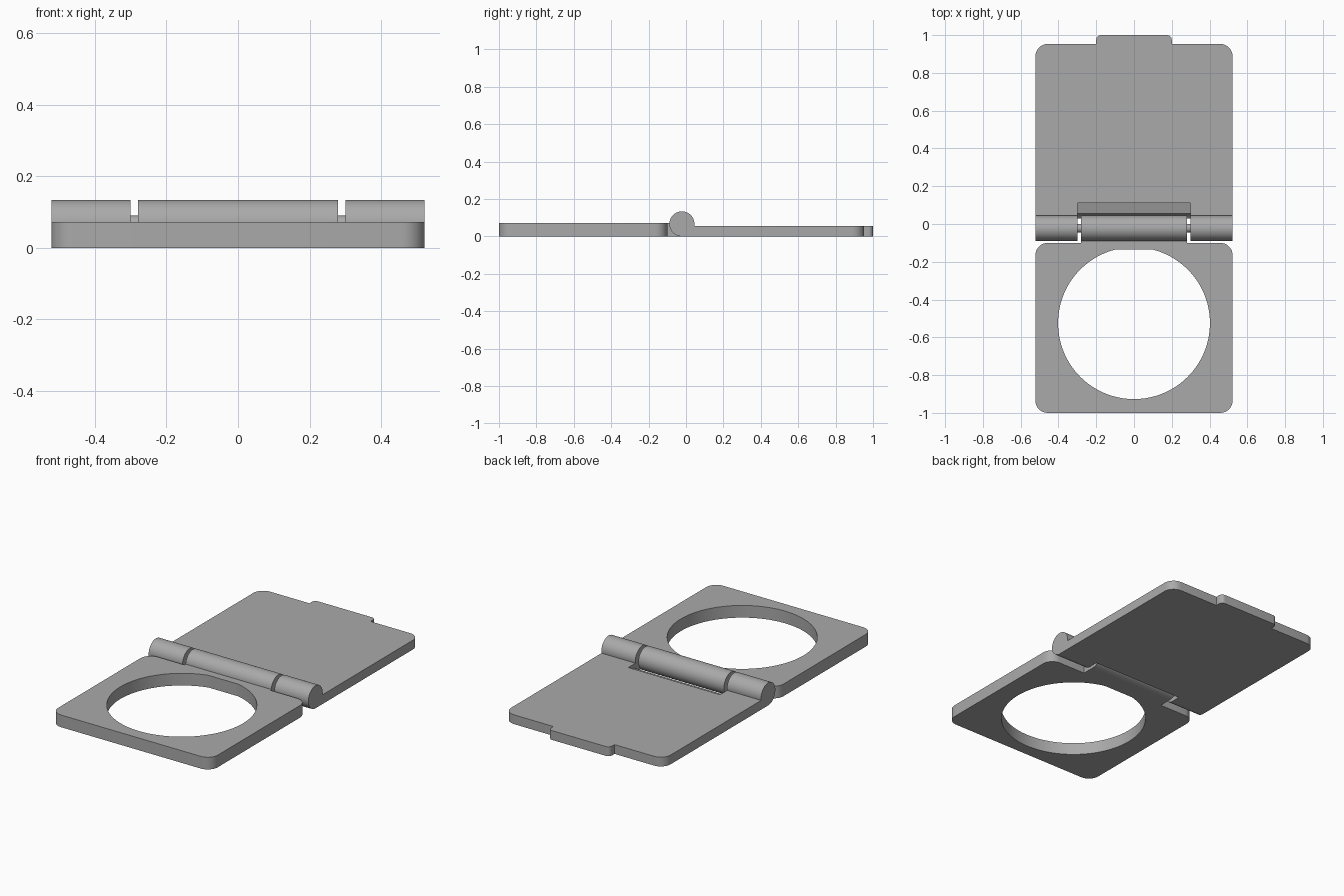
import bpy, bmesh, math
from mathutils import Vector

cube = bpy.data.objects.get("Cube")
if cube:
    bpy.data.objects.remove(cube, do_unlink=True)

grey = bpy.data.materials.new("plain grey")
grey.use_nodes = True
colour = (0.40, 0.40, 0.40, 1)
grey.diffuse_color = colour
grey.node_tree.nodes["Principled BSDF"].inputs["Base Color"].default_value = colour

HALF = 0.522            # half width of both plates
BARREL = 0.067          # barrel radius
PIN_Y, PIN_Z = -0.022, BARREL


def rounded(corners, steps=8):
    """Outline from (x, y, radius) corners, each rounded by an arc."""
    pts = []
    for i, (x, y, r) in enumerate(corners):
        p = Vector((x, y))
        if r == 0:
            pts.append(p)
            continue
        a = (Vector(corners[i - 1][:2]) - p).normalized()
        b = (Vector(corners[(i + 1) % len(corners)][:2]) - p).normalized()
        centre = p + (a + b) * r
        for k in range(steps + 1):
            t = k / steps * math.pi / 2
            pts.append(centre - b * r * math.cos(t) - a * r * math.sin(t))
    return pts


def mirrored(right):
    """Close a right-hand half outline with its mirror image."""
    return right + [(-x, y, r) for x, y, r in reversed(right)]


def prism(name, outline, low, high, along_x=False):
    """Extrude an outline upwards, or a (y, z) profile along x."""
    bm = bmesh.new()
    place = (lambda p: (low, p[0], p[1])) if along_x else (lambda p: (p[0], p[1], low))
    face = bm.faces.new([bm.verts.new(place(p)) for p in outline])
    new = bmesh.ops.extrude_face_region(bm, geom=[face])["geom"]
    shift = (high - low, 0, 0) if along_x else (0, 0, high - low)
    bmesh.ops.translate(bm, vec=shift, verts=[v for v in new if isinstance(v, bmesh.types.BMVert)])
    bmesh.ops.recalc_face_normals(bm, faces=bm.faces)
    mesh = bpy.data.meshes.new(name)
    bm.to_mesh(mesh)
    bm.free()
    mesh.materials.append(grey)
    ob = bpy.data.objects.new(name, mesh)
    bpy.context.collection.objects.link(ob)
    return ob


def circle(cx, cy, r, n):
    return [(cx + r * math.cos(2 * math.pi * k / n), cy + r * math.sin(2 * math.pi * k / n))
            for k in range(n)]


def cut(ob, cutter):
    mod = ob.modifiers.new("cut", 'BOOLEAN')
    mod.object = cutter
    mod.solver = 'EXACT'
    bpy.context.view_layer.objects.active = ob
    bpy.ops.object.modifier_apply(modifier=mod.name)
    bpy.data.objects.remove(cutter, do_unlink=True)


# Base plate with a bridge to the middle knuckle and a flattened round hole
base = prism("base_plate", rounded(mirrored([
    (HALF, -1, 0.065), (HALF, -0.10, 0.065), (0.28, -0.10, 0), (0.28, PIN_Y, 0)])), 0, 0.072)
hole = [(x, min(y, -0.135)) for x, y in circle(0, -0.525, 0.402, 128)]
cut(base, prism("hole_cutter", hole, -0.1, 0.2))

# Lid plate with a finger tab
lid = prism("lid_plate", rounded(mirrored([
    (HALF, PIN_Y, 0), (HALF, 0.953, 0.065), (0.20, 0.953, 0), (0.20, 1, 0.025)])), 0, 0.055)

# Clearance slot in the lid: curved around the barrel, then a sloping ledge
slot = [(-0.1, 0.1), (-0.1, -0.01)]
for k in range(9):
    z = -0.01 + 0.04 * k / 8
    slot.append((PIN_Y + math.sqrt(0.085 ** 2 - (z - PIN_Z) ** 2), z))
slot += [(0.11, 0.045), (0.11, 0.1)]
cut(lid, prism("slot_cutter", slot, -0.30, 0.30, True))

# Hinge barrel: one middle knuckle, two outer knuckles and the pin
parts = [base, lid]
for name, r, x0, x1 in (("middle_knuckle", BARREL, -0.28, 0.28),
                        ("left_knuckle", BARREL, 0.30, HALF),
                        ("right_knuckle", BARREL, -HALF, -0.30),
                        ("hinge_pin", 0.023, -0.31, 0.31)):
    parts.append(prism(name, circle(PIN_Y, PIN_Z, r, 64), x0, x1, True))

bpy.ops.object.select_all(action='DESELECT')
for ob in parts:
    ob.select_set(True)
bpy.context.view_layer.objects.active = base
bpy.ops.object.shade_smooth_by_angle(angle=math.radians(25))
